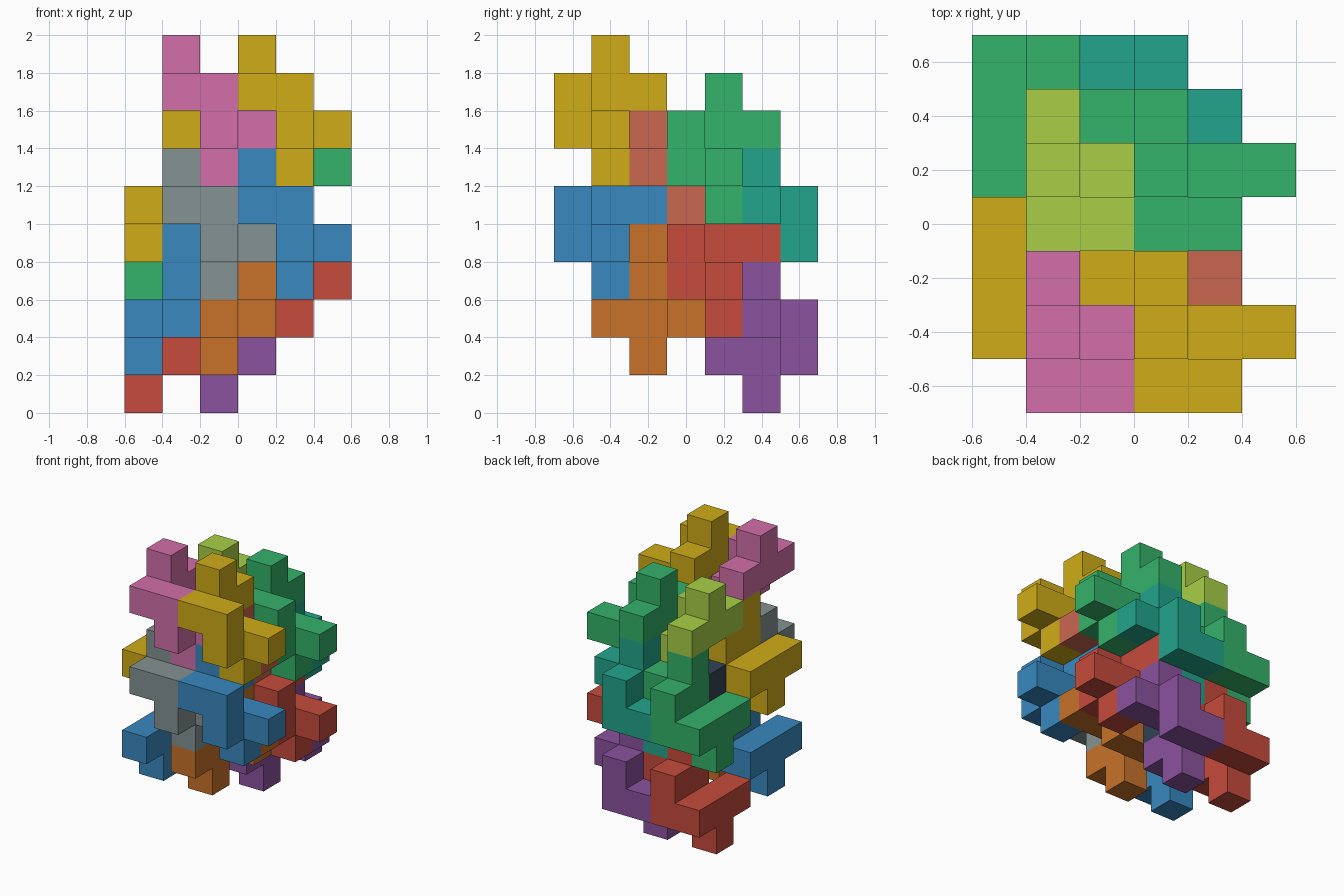
import bpy, bmesh
from mathutils import Vector

if "Cube" in bpy.data.objects:
    bpy.data.objects.remove(bpy.data.objects["Cube"])

U = 0.2                                # edge of one unit cube
ORIGIN = Vector((-0.6, -0.7, 0.0))     # corner of the whole stack

# Nine-cube piece, and the same piece turned half way round the x axis
UPRIGHT = [(0, 1, 3), (0, 1, 2), (0, 2, 2), (0, 0, 2), (1, 0, 2),
           (1, 0, 1), (1, 1, 1), (2, 1, 1), (1, 1, 0)]
FLIPPED = [(x, 2 - y, 3 - z) for x, y, z in UPRIGHT]

COLOURS = {
    "gold": (208, 172, 24), "pink": (210, 111, 168), "blue": (56, 137, 192),
    "grey": (133, 146, 146), "green": (52, 179, 106), "lime": (168, 207, 70),
    "red": (198, 75, 60), "navy": (50, 66, 84), "orange": (200, 114, 42),
    "salmon": (202, 103, 78), "purple": (139, 83, 159), "teal": (34, 165, 140),
}

# Colours indexed by [column][row][level]: right/left, front/back, upper/lower
UPRIGHT_COLOURS = [[("gold", "blue"), ("green", "red")],
                   [("pink", "grey"), ("lime", "navy")]]
FLIPPED_COLOURS = [[("salmon", "orange"), ("teal", "purple")],
                   [("gold", "blue"), ("green", "red")]]


def linear(c):
    c /= 255
    return c / 12.92 if c <= 0.04045 else ((c + 0.055) / 1.055) ** 2.4


def material(name):
    mat = bpy.data.materials.get(name)
    if not mat:
        mat = bpy.data.materials.new(name)
        mat.diffuse_color = (*[linear(c) for c in COLOURS[name]], 1)
        mat.use_nodes = True
        mat.node_tree.nodes["Principled BSDF"].inputs["Base Color"].default_value = mat.diffuse_color
    return mat


def build_piece(name, cells, base, colour):
    """Outer skin of a group of unit cubes, with flat areas merged."""
    filled = set(cells)
    bm = bmesh.new()
    for cell in cells:
        for axis in range(3):
            for side in (0, 1):
                step = [0, 0, 0]
                step[axis] = 2 * side - 1
                if tuple(c + s for c, s in zip(cell, step)) in filled:
                    continue
                corners = [(0, 0), (1, 0), (1, 1), (0, 1)]
                verts = []
                for a, b in (corners if side else corners[::-1]):
                    p = Vector(cell) + Vector(base)
                    p[axis] += side
                    p[(axis + 1) % 3] += a
                    p[(axis + 2) % 3] += b
                    verts.append(bm.verts.new(ORIGIN + p * U))
                bm.faces.new(verts)
    bmesh.ops.remove_doubles(bm, verts=bm.verts, dist=0.001)
    bmesh.ops.dissolve_limit(bm, angle_limit=0.01, verts=bm.verts, edges=bm.edges)
    mesh = bpy.data.meshes.new(name)
    bm.to_mesh(mesh)
    bm.free()
    mesh.materials.append(material(colour))
    bpy.context.collection.objects.link(bpy.data.objects.new(name, mesh))


# Interlocking stack: 2 x 2 x 2 copies of each orientation
for kind, cells, start, table in (
        ("upright_piece", UPRIGHT, (3, 0, 6), UPRIGHT_COLOURS),
        ("flipped_piece", FLIPPED, (2, 1, 4), FLIPPED_COLOURS)):
    for col in range(2):
        for row in range(2):
            for level in range(2):
                base = (start[0] - 2 * col, start[1] + 3 * row,
                        start[2] - row - 3 * level)
                name = "_".join((kind, ("right", "left")[col],
                                 ("front", "back")[row], ("upper", "lower")[level]))
                build_piece(name, cells, base, table[col][row][level])
